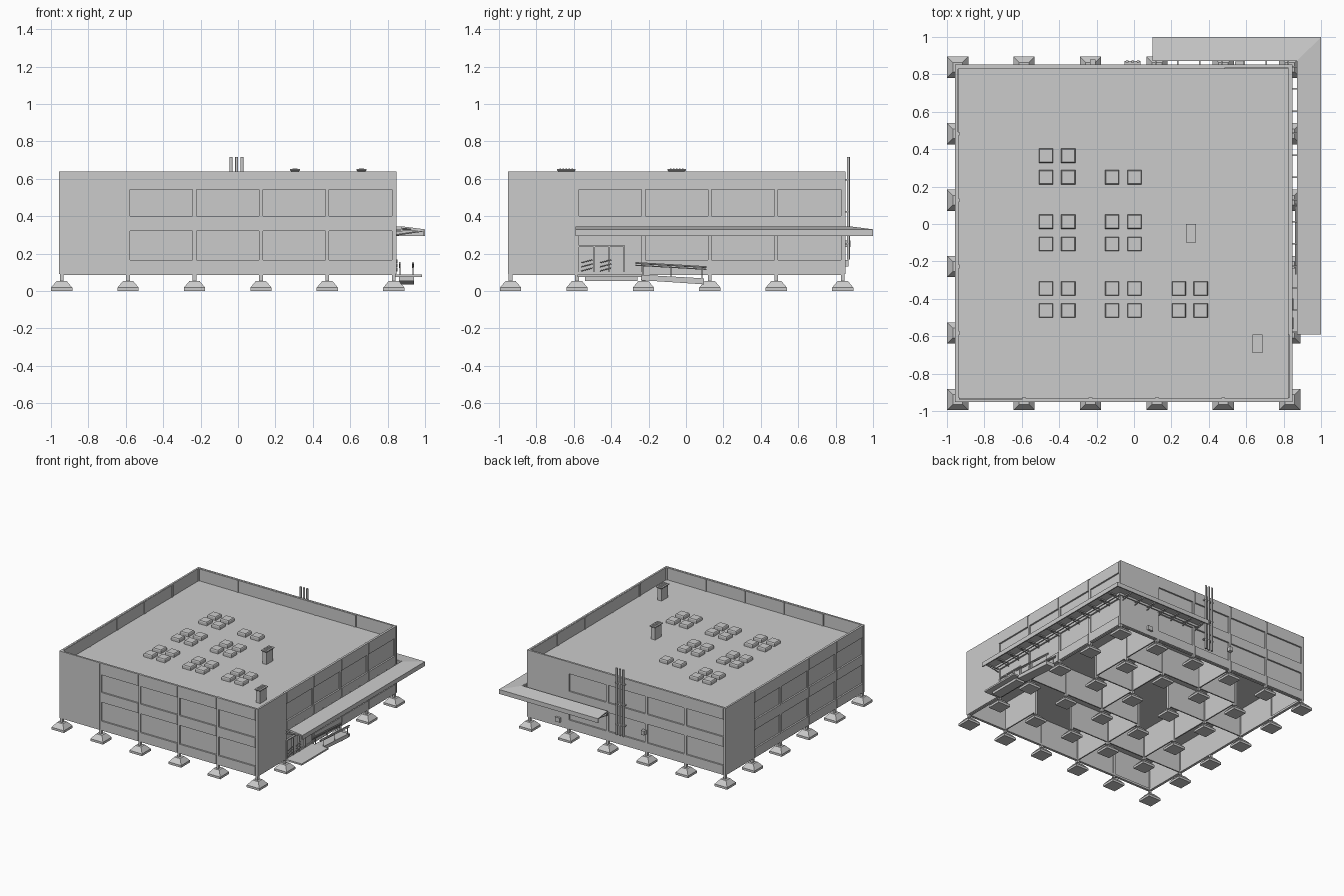
import bpy, bmesh, math
from mathutils import Matrix, Vector

if "Cube" in bpy.data.objects:
    bpy.data.objects.remove(bpy.data.objects["Cube"])

CX, CY, H = -0.055, -0.05, 0.902          # plan centre and half width
GRID = [-0.888 + 0.3552 * i for i in range(6)]
ZB, ZT, ROOF, FLOOR = 0.09, 0.638, 0.54, 0.335


def finish(name, bm):
    bmesh.ops.recalc_face_normals(bm, faces=bm.faces)
    me = bpy.data.meshes.new(name)
    bm.to_mesh(me)
    bm.free()
    ob = bpy.data.objects.new(name, me)
    bpy.context.collection.objects.link(ob)
    return ob


def add_box(bm, x0, x1, y0, y1, z0, z1, m=Matrix()):
    loc = Matrix.Translation(((x0 + x1) / 2, (y0 + y1) / 2, (z0 + z1) / 2))
    size = Matrix.Diagonal((abs(x1 - x0), abs(y1 - y0), abs(z1 - z0), 1))
    bmesh.ops.create_cube(bm, size=1, matrix=m @ loc @ size)


def boxes(name, items, m=Matrix()):
    bm = bmesh.new()
    for b in items:
        add_box(bm, *b, m)
    return finish(name, bm)


def stack(bm, x, y, rings):
    """Rectangular loft: rings of (half x, half y, z)."""
    prev = None
    for hx, hy, z in rings:
        ring = [bm.verts.new((x + sx * hx, y + sy * hy, z))
                for sx, sy in ((-1, -1), (1, -1), (1, 1), (-1, 1))]
        if prev:
            for i in range(4):
                j = (i + 1) % 4
                bm.faces.new((prev[i], prev[j], ring[j], ring[i]))
        else:
            bm.faces.new(ring[::-1])
        prev = ring
    bm.faces.new(prev)


def rod(bm, a, b, r, seg=10):
    a, b = Vector(a), Vector(b)
    rot = (b - a).to_track_quat('Z', 'Y').to_matrix().to_4x4()
    bmesh.ops.create_cone(bm, cap_ends=True, segments=seg, radius1=r, radius2=r,
                          depth=(b - a).length,
                          matrix=Matrix.Translation((a + b) / 2) @ rot)


def sweep(name, profile, frames):
    """Closed profile of (d, z) placed at each frame function and joined."""
    bm = bmesh.new()
    rings = [[bm.verts.new(f(d, z)) for d, z in profile] for f in frames]
    n = len(profile)
    for r, s in zip(rings, rings[1:]):
        for i in range(n):
            bm.faces.new((r[i], r[(i + 1) % n], s[(i + 1) % n], s[i]))
    bm.faces.new(rings[0])
    bm.faces.new(rings[-1][::-1])
    return finish(name, bm)


# Footings and columns on a 6 x 6 grid
foot, col = bmesh.new(), bmesh.new()
for i, gx in enumerate(GRID):
    for j, gy in enumerate(GRID):
        x, y = CX + gx, CY + gy
        stack(foot, x, y, [(.057, .057, 0), (.057, .057, .018), (.026, .026, .055)])
        top = ZT if i in (0, 5) or j in (0, 5) else ROOF - .01
        add_box(col, x - .01, x + .01, y - .01, y + .01, .05, top)
finish("footings", foot)
finish("columns", col)

# Four facades: the same layout turned a quarter each time
for k, side in enumerate(("front", "right", "back", "left")):
    m = Matrix.Translation((CX, CY, 0)) @ Matrix.Rotation(k * math.pi / 2, 4, 'Z')
    boxes(side + "_solid_panel", [(-H, GRID[1] - .004, -H, -.889, ZB, ZT)], m)
    boxes(side + "_window_wall", [(GRID[1] - .004, .889, -.889, -.882, ZB, ZT)], m)
    bands, sills = [], []
    for b in range(1, 5):
        u0, u1 = GRID[b] + .01, GRID[b + 1] - .01
        for z0, z1 in ((ROOF + .004, ZT - .003), (.32, .40), (ZB, .165)):
            if side == "right" and b == 1 and z0 == ZB:
                continue                   # entrance bay has no low band
            bands.append((u0, u1, -H, -.886, z0, z1))
        sills.append((u0, u1, -.893, -.886, .515, .522))
    boxes(side + "_band_panels", bands, m)
    # parapet coping and ground beam
    boxes(side + "_coping", [(-H, .889, -H, -.887, ZT - .003, ZT + .002)], m)
    boxes(side + "_ground_beam", [(-.889, .889, -.896, -.876, ZB - .005, ZB + .012)], m)

# Roof and upper floor
S = .884
boxes("roof_slab", [(CX - S, CX + S, CY - S, CY + S, ROOF - .015, ROOF)])
boxes("upper_floor", [(CX - S, CX + S, CY - S, CY + S, FLOOR - .015, FLOOR)])

# Ground-floor partitions: (line index, from, to) along x then along y
px = [(1, 0, 3), (2, 2, 5), (3, 0, 2), (3, 3, 4), (4, 1, 4)]
py = [(1, 1, 4), (2, 0, 2), (2, 4, 5), (3, 2, 4), (4, 0, 1), (4, 3, 5)]
walls = [(CX + GRID[a], CX + GRID[b], CY + GRID[l] - .005, CY + GRID[l] + .005, ZB, FLOOR - .01)
         for l, a, b in px]
walls += [(CX + GRID[l] - .005, CX + GRID[l] + .005, CY + GRID[a], CY + GRID[b], ZB, FLOOR - .01)
          for l, a, b in py]
boxes("partitions", walls)

# Skylights in clusters
sky = bmesh.new()
rows = [.365, .25, .012, -.107, -.345, -.463]
for xs, ys in (((-.47, -.352), rows), ((-.117, .003), rows[1:]), ((.24, .357), rows[4:])):
    for x in xs:
        for y in ys:
            # the middle cluster keeps one row at the rear
            stack(sky, x, y, [(.038, .038, ROOF - .002), (.038, .038, ROOF + .022),
                              (.034, .034, ROOF + .028)])
finish("skylights", sky)

# Roof vents with slotted caps
for n, (x, y) in enumerate(((.305, -.05), (.66, -.64))):
    bm = bmesh.new()
    stack(bm, x, y, [(.018, .04, ROOF - .002), (.018, .04, .638), (.026, .05, .646), (.026, .05, .652)])
    for i in range(5):
        yy = y - .032 + i * .016
        add_box(bm, x - .014, x + .014, yy - .004, yy + .004, .651, .656)
    finish(f"roof_vent_{n + 1}", bm)

# L-shaped canopy with mitred corner
path = [lambda d, z: (d, -.59, z), lambda d, z: (d, d, z), lambda d, z: (.1, d, z)]
sweep("canopy_deck", [(.877, .346), (1, .33), (1, .322), (.877, .336)], path)
sweep("canopy_fascia", [(.991, .331), (1, .33), (1, .294), (.991, .294)], path)
sweep("canopy_inner_rail", [(.872, .344), (.88, .344), (.88, .318), (.872, .318)], path)
arms = bmesh.new()
for i in range(13):
    y = -.58 + i * .1184
    add_box(arms, .84, .992, y - .004, y + .004, .322, .33)
    rod(arms, (.845, y, .30), (.99, y, .322), .004, 6)
for i in range(7):
    x = .115 + i * .1184
    add_box(arms, x - .004, x + .004, .845, .992, .322, .33)
    rod(arms, (x, .85, .30), (x, .99, .322), .004, 6)
finish("canopy_brackets", arms)

# Entrance landing, ramp and hand rails
boxes("landing", [(.84, .985, -.58, -.235, .075, .088)])
boxes("landing_support", [(.86, .94, -.54, -.26, .055, .076)])
bm = bmesh.new()
vs = [[bm.verts.new((x, y, z)) for y, z in ((-.24, .087), (.095, .068), (.095, .036), (-.24, .058))]
      for x in (.86, .94)]
for i in range(4):
    bm.faces.new((vs[0][i], vs[0][(i + 1) % 4], vs[1][(i + 1) % 4], vs[1][i]))
bm.faces.new(vs[0])
bm.faces.new(vs[1][::-1])
finish("ramp", bm)
rail = bmesh.new()
for x in (.865, .935):
    rod(rail, (x, -.27, .15), (x, .11, .128), .005)
    rod(rail, (x, -.27, .138), (x, .11, .116), .003)
    for y in (-.23, -.08, .085):
        rod(rail, (x, y, .06), (x, y, .135), .003)
finish("ramp_rails", rail)

# Entrance door frame and slanted grip bars
boxes("entrance_frame", [(.83, .848, y - .004, y + .004, ZB, .24) for y in (-.575, -.49, -.41, -.33)]
      + [(.83, .848, -.579, -.326, .236, .244)])
bars = bmesh.new()
for y in (-.53, -.43):
    for z in (.115, .137, .159):
        for s in (-1, 1):
            rod(bars, (.85, y + s * .03, z + s * .008), (.85, y, z), .0025, 6)
finish("entrance_bars", bars)

# Rear flue pipes with clamps, and small wall boxes
pipes = bmesh.new()
for x in (-.037, -.007, .022):
    rod(pipes, (x, .868, .17), (x, .868, .718), .008, 14)
ob = finish("rear_pipes", pipes)
bpy.context.view_layer.objects.active = ob
ob.select_set(True)
bpy.ops.object.shade_smooth_by_angle()
boxes("pipe_clamps", [(-.05, .035, .845, .872, z, z + .008) for z in (.25, .42, .59)])
boxes("rear_wall_boxes", [(-.235, -.205, .85, .88, .235, .27), (.54, .585, .85, .868, .13, .165)])
